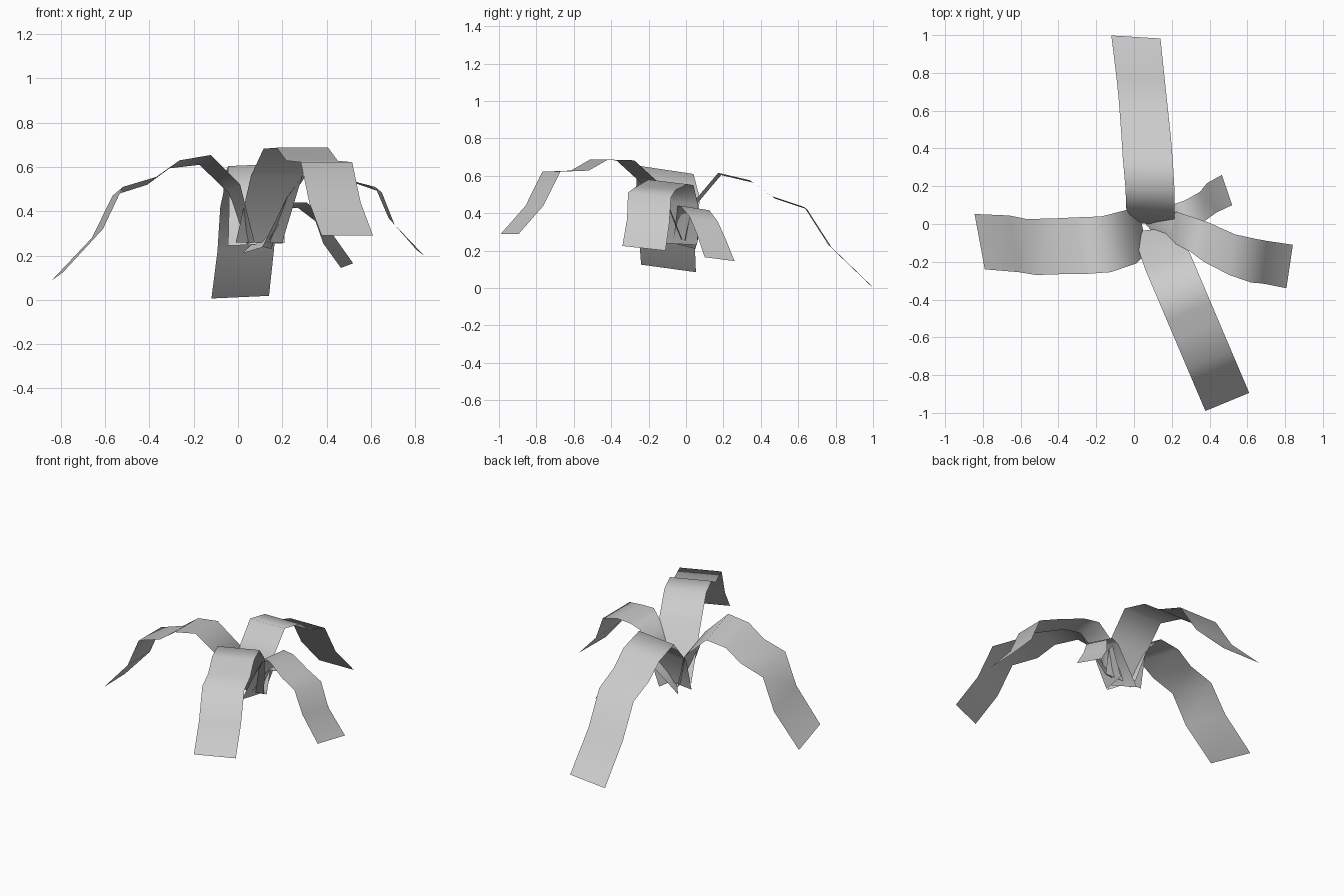
import bpy
from mathutils import Vector

grey = bpy.data.materials.new("light_grey")
grey.diffuse_color = (0.6, 0.6, 0.6, 1)


def ribbon(name, left, right):
    """Single-sheet leaf strip spanning two edge paths, from root to tip."""
    n = len(left)
    verts = [Vector(p) for p in left + right]
    faces = [(i, i + 1, n + i + 1, n + i) for i in range(n - 1)]
    mesh = bpy.data.meshes.new(name)
    mesh.from_pydata(verts, [], faces)
    mesh.materials.append(grey)
    # upper sides face up
    if sum(p.normal.z * p.area for p in mesh.polygons) < 0:
        mesh.flip_normals()
    for p in mesh.polygons:
        p.use_smooth = True
    obj = bpy.data.objects.new(name, mesh)
    bpy.context.collection.objects.link(obj)
    return obj


# back leaf: profile of (y, z), edges taper slightly in x
prof = [(0.0, .25), (.045, .45), (.18, .61), (.35, .57),
        (.467, .485), (.64, .427), (.77, .224), (.99, .012)]
lx = [-.045, -.04, -.045, -.06, -.067, -.08, -.093, -.12]
rx = [.21, .215, .215, .205, .195, .177, .163, .14]
ribbon("back_leaf",
       [(x, y + .008, z - .006) for x, (y, z) in zip(lx, prof)],
       [(x, y - .008, z + .006) for x, (y, z) in zip(rx, prof)])

# front leaf: centre line slants to the right, constant width
prof = [(-.19, .56), (-.325, .683), (-.465, .687), (-.568, .628),
        (-.72, .622), (-.81, .44), (-.942, .29)]
mid = [(.494 - (y + .942) * -.425, y, z) for y, z in prof]
mid = [(.494 - .425 * (y + .942), y, z) for y, z in prof]
ribbon("front_leaf",
       [(-.01, -.04, .26)] + [(x - .116, y - .048, z) for x, y, z in mid],
       [(.2, -.02, .26)] + [(x + .116, y + .048, z) for x, y, z in mid])

# left leaf
ribbon("left_leaf",
       [(.03, .05, .25), (-.04, .074, .48), (-.174, .04, .61), (-.31, .035, .594),
        (-.41, .03, .52), (-.567, .026, .47), (-.66, .045, .28), (-.844, .053, .085)],
       [(.075, -.15, .26), (.01, -.21, .52), (-.124, -.255, .654), (-.264, -.265, .63),
        (-.37, -.265, .555), (-.52, -.27, .51), (-.61, -.255, .32), (-.79, -.24, .125)])

# right leaf
ribbon("right_leaf",
       [(.15, .06, .23), (.23, .063, .45), (.30, .04, .55), (.39, .01, .555),
        (.535, -.055, .525), (.65, -.08, .485), (.707, -.09, .34), (.841, -.11, .2)],
       [(.11, -.12, .24), (.22, -.12, .46), (.29, -.14, .56), (.37, -.2, .58),
        (.505, -.27, .54), (.62, -.31, .51), (.68, -.315, .37), (.807, -.34, .225)])

# small rear right leaf
ribbon("small_leaf",
       [(.02, .05, .21), (.21, .105, .41), (.27, .125, .416), (.35, .17, .355),
        (.385, .215, .255), (.465, .26, .144)],
       [(.12, -.07, .24), (.25, -.045, .44), (.31, -.03, .44), (.38, .02, .38),
        (.435, .06, .285), (.52, .1, .165)])
